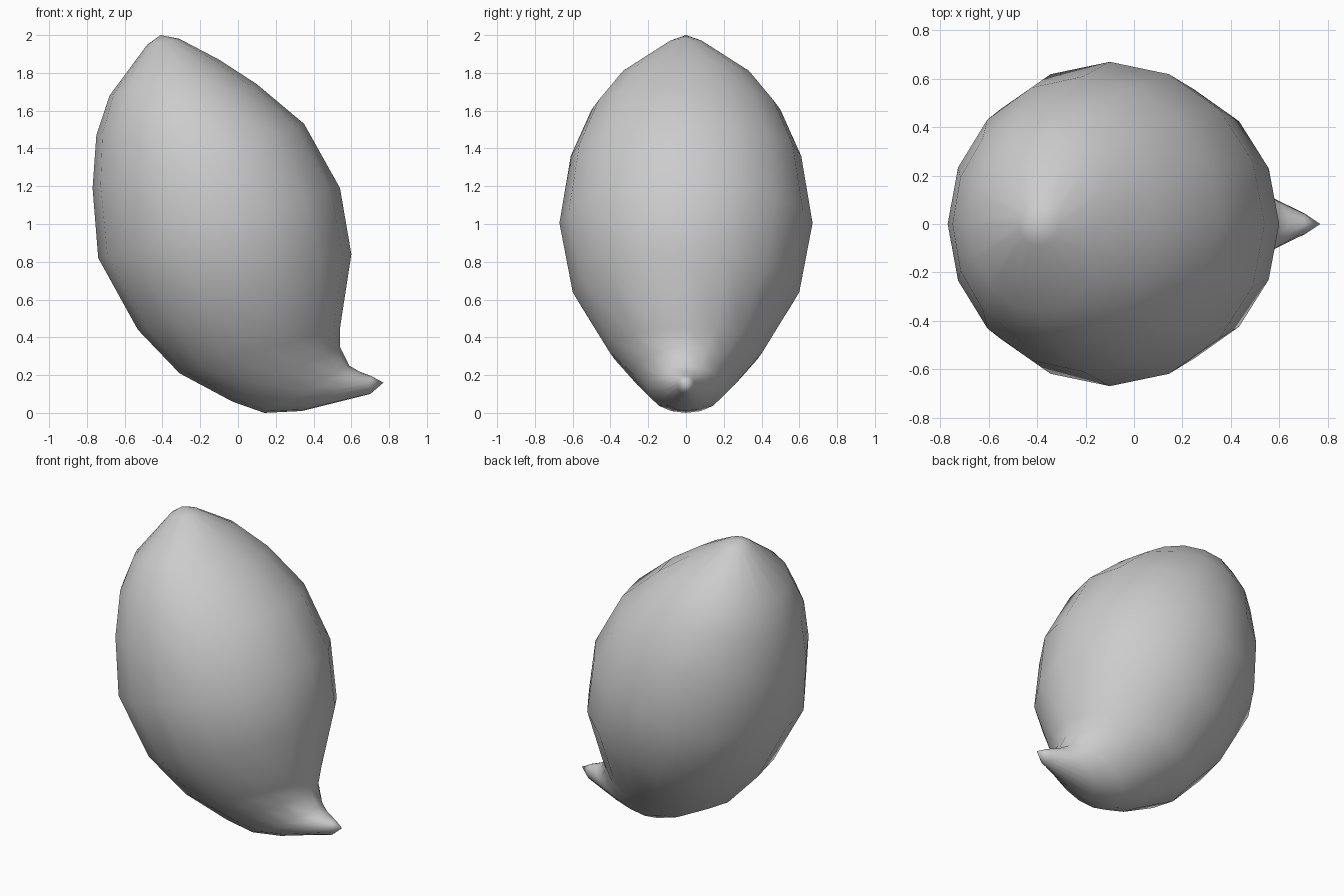
import bpy, bmesh, math

if "Cube" in bpy.data.objects:
    bpy.data.objects.remove(bpy.data.objects["Cube"])

SIDES = 16

# Tilted rings: left x, left z, right x, right z, half width in y
rings = [
    (-0.48, 1.95, -0.31, 1.98, 0.09),
    (-0.68, 1.68, -0.10, 1.87, 0.36),
    (-0.75, 1.47, 0.10, 1.74, 0.50),
    (-0.77, 1.19, 0.35, 1.53, 0.61),
    (-0.74, 0.82, 0.54, 1.19, 0.67),
    (-0.53, 0.44, 0.60, 0.84, 0.60),
    (-0.31, 0.21, 0.54, 0.45, 0.41),
    (-0.03, 0.06, 0.54, 0.35, 0.28),
    (0.14, 0.00, 0.59, 0.25, 0.20),
    (0.34, 0.01, 0.64, 0.22, 0.13),
    (0.70, 0.10, 0.705, 0.195, 0.045),
]

# Leaning seed body that narrows into a small side spout
bm = bmesh.new()
loops = []
for lx, lz, rx, rz, w in rings:
    loop = []
    for i in range(SIDES):
        a = 2 * math.pi * i / SIDES
        t = (1 + math.cos(a)) / 2
        loop.append(bm.verts.new((lx + (rx - lx) * t, w * math.sin(a), lz + (rz - lz) * t)))
    loops.append(loop)
crown = bm.verts.new((-0.41, 0, 2.0))
tip = bm.verts.new((0.77, 0, 0.16))
for i in range(SIDES):
    j = (i + 1) % SIDES
    bm.faces.new((crown, loops[0][i], loops[0][j]))
    for a, b in zip(loops, loops[1:]):
        bm.faces.new((a[i], b[i], b[j], a[j]))
    bm.faces.new((tip, loops[-1][j], loops[-1][i]))
bmesh.ops.recalc_face_normals(bm, faces=bm.faces)
for f in bm.faces:
    f.smooth = True

mesh = bpy.data.meshes.new("seed_body")
bm.to_mesh(mesh)
bm.free()
bpy.context.collection.objects.link(bpy.data.objects.new("seed_body", mesh))
